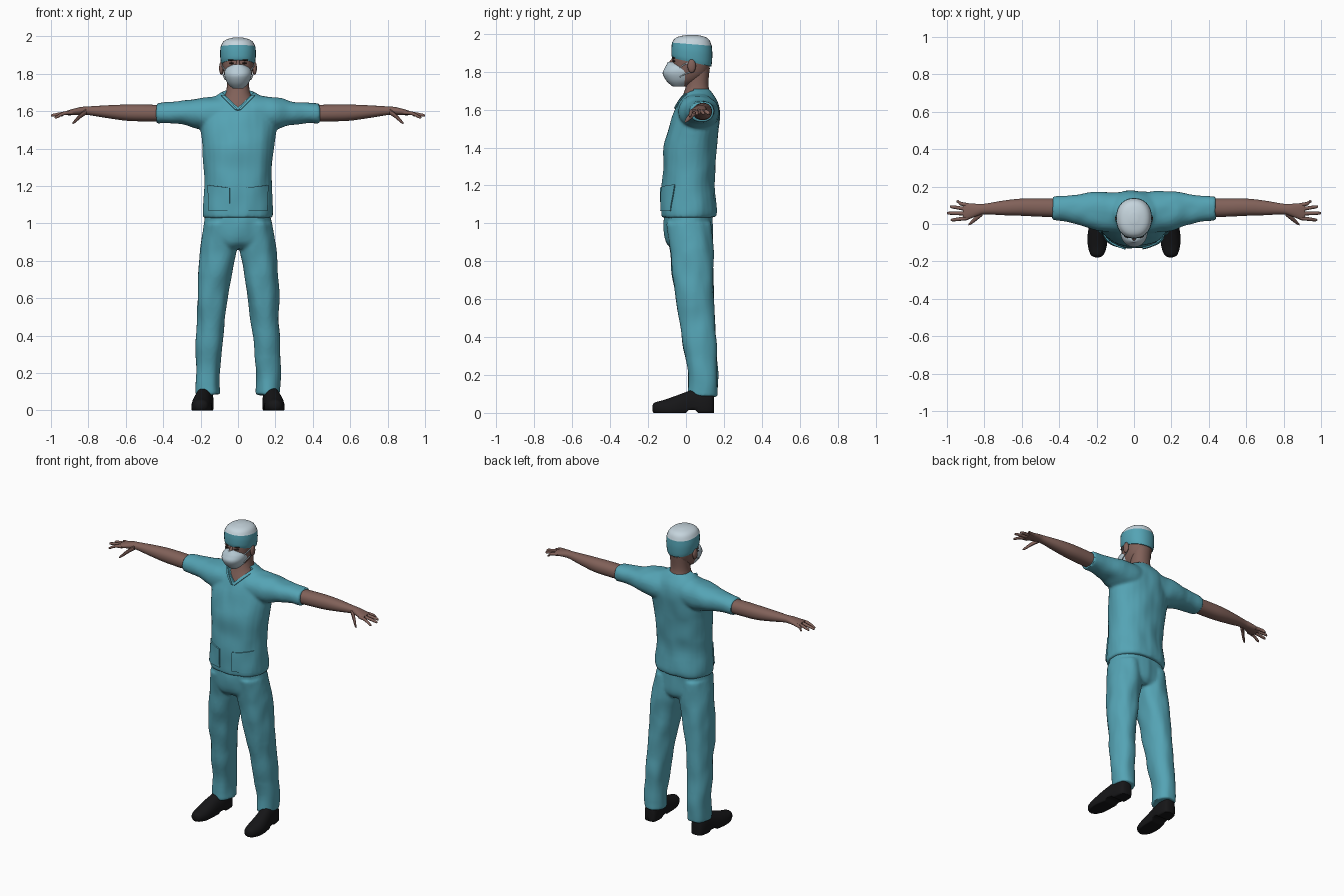
import bpy, bmesh, math
from mathutils import Vector, noise
from mathutils.bvhtree import BVHTree

if "Cube" in bpy.data.objects:
    bpy.data.objects.remove(bpy.data.objects["Cube"])


def material(name, rgb):
    m = bpy.data.materials.new(name)
    m.diffuse_color = (*rgb, 1)
    m.use_nodes = True
    m.node_tree.nodes["Principled BSDF"].inputs["Base Color"].default_value = m.diffuse_color
    return m


TEAL = material("teal_cloth", (0.09, 0.37, 0.46))
SKIN = material("skin", (0.22, 0.12, 0.10))
WHITE = material("cap_white", (0.56, 0.66, 0.72))
MASK = material("mask_pale_blue", (0.48, 0.60, 0.67))
BLACK = material("shoe_black", (0.008, 0.008, 0.009))
BROWN = material("dark_brown", (0.035, 0.02, 0.016))


def spline(secs, k):
    """Catmull-Rom interpolation of section rows."""
    out = []
    for i in range(len(secs) - 1):
        a, b, c, d = (secs[max(0, min(len(secs) - 1, j))] for j in range(i - 1, i + 3))
        for s in range(k):
            t = s / k
            out.append([0.5 * (2 * q + (r - p) * t + (2 * p - 5 * q + 4 * r - w) * t * t
                        + (3 * q - p - 3 * r + w) * t ** 3) for p, q, r, w in zip(a, b, c, d)])
    return out + [list(secs[-1])]


def loft(bm, secs, axis="z", n=28, k=4, power=2.2, mirror=False):
    """Skin rounded sections (position, centre1, centre2, radius1, radius2)."""
    for side in ((1, -1) if mirror else (1,)):
        rings = []
        for p, c1, c2, r1, r2 in spline(secs, k):
            ring = []
            for i in range(n):
                a = 2 * math.pi * i / n
                u, v = math.cos(a), math.sin(a)
                u = c1 + r1 * math.copysign(abs(u) ** (2 / power), u)
                v = c2 + r2 * math.copysign(abs(v) ** (2 / power), v)
                x, y, z = {"z": (u, v, p), "x": (p, u, v), "y": (u, p, v)}[axis]
                ring.append(bm.verts.new((x * side, y, z)))
            rings.append(ring)
        for r, q in zip(rings, rings[1:]):
            for i in range(n):
                bm.faces.new((r[i], r[(i + 1) % n], q[(i + 1) % n], q[i]))
        bm.faces.new(rings[0])
        bm.faces.new(rings[-1])


def finish(me, mat, angle=45):
    me.materials.clear()
    me.materials.append(mat)
    me.shade_smooth()
    me.set_sharp_from_angle(angle=math.radians(angle))


def make(name, bm, mat):
    bmesh.ops.recalc_face_normals(bm, faces=bm.faces)
    me = bpy.data.meshes.new(name)
    bm.to_mesh(me)
    bm.free()
    finish(me, mat)
    ob = bpy.data.objects.new(name, me)
    bpy.context.collection.objects.link(ob)
    return ob


def part(name, mat, secs, **kw):
    bm = bmesh.new()
    loft(bm, secs, **kw)
    return make(name, bm, mat)


def bake(ob, mat):
    """Turn the modifier result into the mesh itself."""
    bpy.context.view_layer.update()
    dg = bpy.context.evaluated_depsgraph_get()
    me = bpy.data.meshes.new_from_object(ob.evaluated_get(dg))
    ob.modifiers.clear()
    ob.data = me
    finish(me, mat)


def fuse(ob, mat, folds):
    """Merge overlapping volumes into one cloth skin with soft folds."""
    m = ob.modifiers.new("merge", "REMESH")
    m.mode, m.voxel_size = "VOXEL", 0.009
    s = ob.modifiers.new("soften", "SMOOTH")
    s.factor, s.iterations = 0.5, 4
    bake(ob, mat)
    moves = [v.normal * folds * noise.noise(Vector((v.co.x * 13, v.co.y * 13, v.co.z * 7)))
             for v in ob.data.vertices]
    for v, d in zip(ob.data.vertices, moves):
        v.co += d


def ellipsoids(name, mat, centre, size):
    bm = bmesh.new()
    for s in (1, -1):
        r = bmesh.ops.create_uvsphere(bm, u_segments=16, v_segments=10, radius=1)
        for v in r["verts"]:
            v.co = Vector((s * (centre[0] + v.co.x * size[0]), centre[1] + v.co.y * size[1],
                           centre[2] + v.co.z * size[2]))
    return make(name, bm, mat)


# Shirt: torso and sleeves merged
bm = bmesh.new()
loft(bm, [(1.03, 0, .014, .184, .142), (1.07, 0, .017, .187, .148), (1.2, 0, .011, .18, .138),
          (1.3, 0, .018, .184, .139), (1.4, 0, .023, .192, .139), (1.5, 0, .04, .202, .133),
          (1.58, 0, .055, .2, .122), (1.64, 0, .062, .17, .103), (1.68, 0, .062, .12, .08),
          (1.71, 0, .06, .07, .062)])
loft(bm, [(.08, .06, 1.585, .11, .1), (.2, .07, 1.588, .105, .085), (.3, .077, 1.59, .08, .062),
          (.435, .086, 1.588, .06, .052)], axis="x", mirror=True)
shirt = make("shirt", bm, TEAL)
fuse(shirt, TEAL, 0.007)
tree = BVHTree.FromPolygons([v.co.copy() for v in shirt.data.vertices],
                            [list(p.vertices) for p in shirt.data.polygons])


def drape(name, corners, mat):
    """Thin cloth patch laid on the shirt front; corners in (x, z)."""
    bm = bmesh.new()
    n = 10
    for s in (1, -1):
        grid = []
        for j in range(n + 1):
            row = []
            for i in range(n + 1):
                a, b, c, d = (Vector(q) for q in corners)
                q = a.lerp(b, i / n).lerp(d.lerp(c, i / n), j / n)
                hit = tree.ray_cast(Vector((s * q.x, -1, q.y)), Vector((0, 1, 0)))[0]
                if hit is None:
                    hit = tree.find_nearest(Vector((s * q.x, 0, q.y)))[0]
                row.append(bm.verts.new(hit - Vector((0, 0.004, 0))))
            grid.append(row)
        for r, q in zip(grid, grid[1:]):
            for i in range(n):
                bm.faces.new((r[i], r[i + 1], q[i + 1], q[i]))
    ob = make(name, bm, mat)
    m = ob.modifiers.new("thickness", "SOLIDIFY")
    m.thickness, m.offset = 0.008, 0
    bake(ob, mat)


# Pockets and collar trim
drape("pockets", [(.045, 1.065), (.155, 1.065), (.16, 1.205), (.045, 1.19)], TEAL)
drape("collar_trim", [(0, 1.605), (.014, 1.607), (.09, 1.682), (.073, 1.685)], TEAL)

# V neck opening
bm = bmesh.new()
tri = [(0, 1.62), (.1, 1.715), (.1, 1.78), (-.1, 1.78), (-.1, 1.715)]
base = bm.faces.new([bm.verts.new((x, -.3, z)) for x, z in tri])
ext = bmesh.ops.extrude_face_region(bm, geom=[base])["geom"]
bmesh.ops.translate(bm, vec=(0, .34, 0), verts=[g for g in ext if isinstance(g, bmesh.types.BMVert)])
cutter = make("neck_cutter", bm, TEAL)
cutter.hide_render = True
b = shirt.modifiers.new("neck", "BOOLEAN")
b.operation, b.object = "DIFFERENCE", cutter
bake(shirt, TEAL)
bpy.data.objects.remove(cutter)

# Trousers: hips and legs merged
bm = bmesh.new()
loft(bm, [(1.06, 0, .014, .172, .128), (.98, 0, .013, .182, .13), (.9, 0, .02, .192, .12),
          (.865, 0, .025, .16, .09)])
loft(bm, [(1.0, .09, .013, .09, .12), (.86, .102, .028, .097, .116), (.75, .119, .034, .09, .112),
          (.6, .136, .046, .082, .101), (.4, .15, .068, .073, .089), (.2, .163, .088, .064, .079),
          (.085, .161, .09, .064, .079)], mirror=True)
fuse(make("trousers", bm, TEAL), TEAL, 0.009)

# Shoes with flat soles and raised insteps
shoes = part("shoes", BLACK, [
    (-.178, .197, .025, .012, .012), (-.165, .197, .025, .034, .03), (-.12, .196, .02, .05, .047),
    (-.06, .194, .02, .054, .068), (0, .188, .03, .05, .08), (.05, .18, .035, .048, .092),
    (.11, .176, .035, .046, .092), (.14, .174, .035, .036, .08), (.148, .174, .035, .015, .04)],
    axis="y", mirror=True)
for v in shoes.data.vertices:
    v.co.z = max(v.co.z, 0.014 if 0.0 < v.co.y < 0.06 else 0)

# Arms and hands
bm = bmesh.new()
loft(bm, [(.38, .086, 1.588, .05, .044), (.5, .088, 1.59, .049, .045), (.6, .09, 1.592, .046, .043),
          (.7, .086, 1.597, .039, .034), (.8, .08, 1.602, .028, .023), (.84, .075, 1.601, .033, .021),
          (.89, .067, 1.594, .043, .016), (.915, .065, 1.59, .04, .012)], axis="x", mirror=True)
for y0, y1, z1, x1 in ((.1, .12, 1.575, .95), (.078, .092, 1.577, .985),
                       (.055, .058, 1.575, 1.0), (.032, .022, 1.565, .98)):
    loft(bm, [(.885, y0, 1.593, .011, .011), (.93, (y0 + y1) / 2, 1.588, .010, .010),
              (x1 - .01, y1, z1 + .003, .008, .008), (x1, y1, z1, .003, .003)],
         axis="x", n=10, k=3, power=2, mirror=True)
loft(bm, [(.81, .06, 1.598, .016, .016), (.84, .035, 1.577, .015, .015),
          (.87, .008, 1.548, .010, .011), (.885, -.003, 1.535, .004, .004)],
     axis="x", n=10, k=3, power=2, mirror=True)
make("arms_and_hands", bm, SKIN)

# Neck, head and ears
part("neck", SKIN, [(1.56, 0, .05, .11, .108), (1.64, 0, .06, .098, .09), (1.69, 0, .058, .069, .069),
                    (1.74, 0, .06, .059, .058), (1.82, 0, .066, .06, .06)])
part("head", SKIN, [(1.722, 0, -.02, .025, .03), (1.75, 0, 0, .055, .065), (1.79, 0, .02, .073, .092),
                    (1.84, 0, .028, .083, .1), (1.88, 0, .03, .086, .1), (1.93, 0, .03, .08, .095)])
ellipsoids("ears", SKIN, (.089, .03, 1.83), (.012, .022, .036))

# Eyes, brows and nose bridge
ellipsoids("eyes", BROWN, (.033, -.06, 1.856), (.015, .012, .006))
ellipsoids("eyebrows", BROWN, (.035, -.062, 1.873), (.02, .012, .004))
part("nose_bridge", SKIN, [(1.83, 0, -.075, .014, .028), (1.855, 0, -.068, .01, .018),
                           (1.875, 0, -.06, .008, .01)], n=12)

# Face mask and ear loops
part("face_mask", MASK, [(1.722, 0, -.035, .03, .036), (1.75, 0, -.03, .057, .072),
                         (1.79, 0, -.03, .073, .093), (1.82, 0, -.03, .07, .082),
                         (1.838, 0, -.035, .052, .067), (1.85, 0, -.045, .024, .052)])
bm = bmesh.new()
for z0, z1 in ((1.82, 1.855), (1.77, 1.8)):
    loft(bm, [(-.035, .07, z0, .003, .003), (-.01, .083 if z0 > 1.8 else .076, (z0 + z1) / 2, .003, .003),
              (.03, .09 if z0 > 1.8 else .082, z1, .003, .003)], axis="y", n=8, k=3, mirror=True)
make("mask_loops", bm, MASK)

# Cap: teal band and pale crown, lower at the back
band = part("cap_band", TEAL, [(1.85, 0, .03, .088, .103), (1.87, 0, .03, .093, .107),
                               (1.91, 0, .031, .096, .108), (1.945, 0, .031, .093, .105)])
crown = part("cap_crown", WHITE, [(1.945, 0, .031, .093, .105), (1.97, 0, .032, .08, .092),
                                  (1.985, 0, .033, .058, .068), (1.994, 0, .033, .02, .025)])
for ob in (band, crown):
    for v in ob.data.vertices:
        v.co.z -= (v.co.y - .03) * 0.22 * (2.0 - v.co.z) / 0.15
